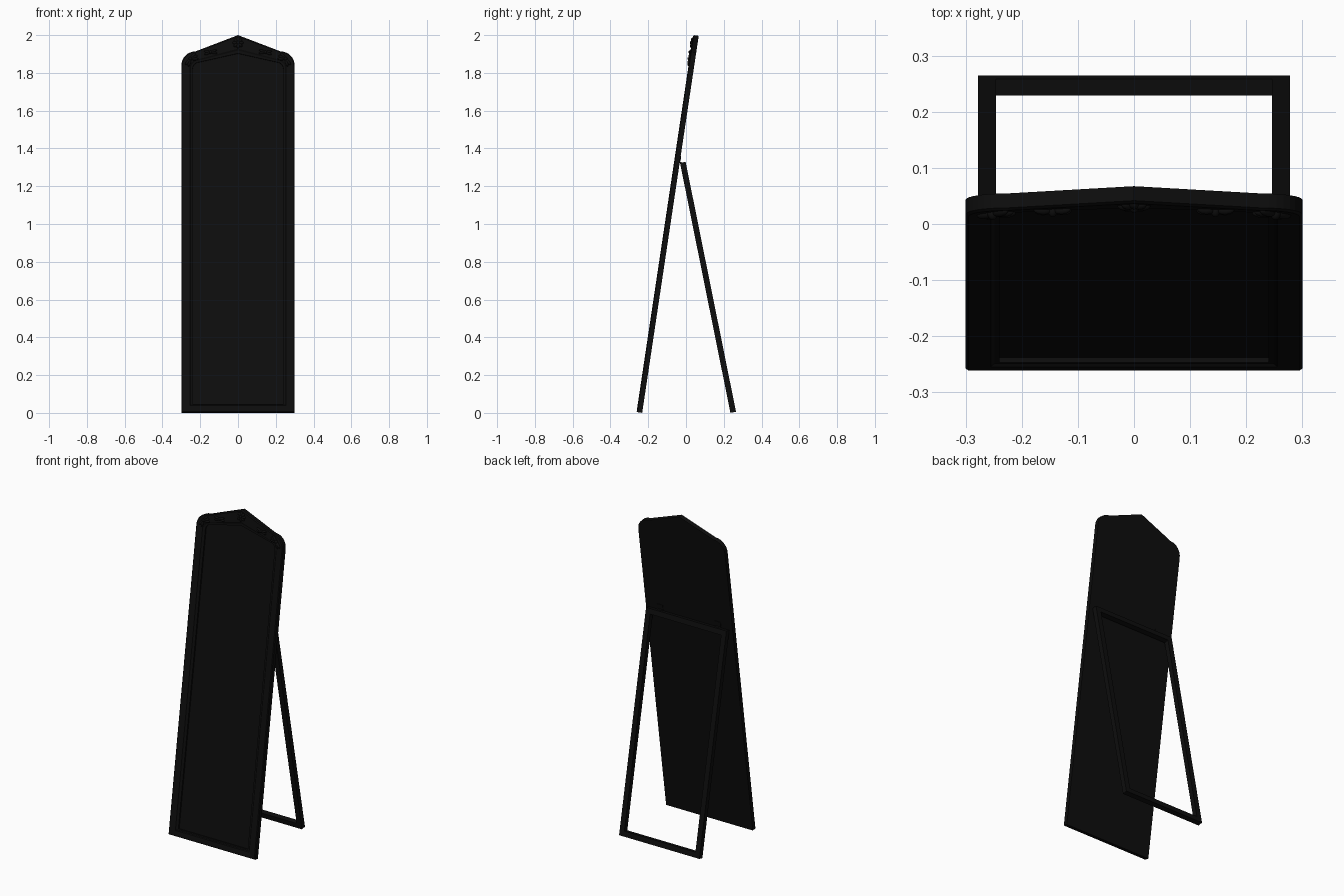
import bpy, bmesh, math
from mathutils import Matrix, Vector

if "Cube" in bpy.data.objects:
    bpy.data.objects.remove(bpy.data.objects["Cube"])

black = bpy.data.materials.new("black_paint")
black.diffuse_color = (0.004, 0.004, 0.004, 1)
black.use_nodes = True
black.node_tree.nodes["Principled BSDF"].inputs["Base Color"].default_value = black.diffuse_color


def finish(bm, name, matrix, smooth=False):
    bmesh.ops.recalc_face_normals(bm, faces=bm.faces[:])
    me = bpy.data.meshes.new(name)
    bm.to_mesh(me)
    bm.free()
    me.transform(matrix)
    me.materials.append(black)
    for p in me.polygons:
        p.use_smooth = smooth
    ob = bpy.data.objects.new(name, me)
    bpy.context.collection.objects.link(ob)
    return ob


# The leaning panel and the back stand each have a tilted frame of reference
PANEL = Matrix.Translation((0, -0.232, 0)) @ Matrix.Rotation(-math.atan(0.15), 4, 'X')
STAND = Matrix.Translation((0, 0.25, 0.003)) @ Matrix.Rotation(math.radians(11.4), 4, 'X')
K = 1 / math.cos(math.atan(0.15))


def outline(inset):
    """Closed outline with rounded shoulders and a peaked top; inset 0 = outer, 1 = inner."""
    mix = lambda a, b: a + (b - a) * inset
    w, base = mix(0.30, 0.24), mix(0.0, 0.045)
    cx, cz = mix(0.225, 0.205), mix(1.835, 1.818)
    rx, rz = w - cx, mix(0.075, 0.036)
    half = [(w, base)]
    for i in range(9):
        a = math.radians(90 * i / 8)
        half.append((cx + rx * math.cos(a), cz + rz * math.sin(a)))
    peak = [(0, mix(1.996, 1.90))]
    pts = half + peak + [(-x, z) for x, z in reversed(half)]
    return [(x, z * K) for x, z in pts]


# Mirror frame: lofted loops from the back edge over the moulding
bm = bmesh.new()
loops = []
for inset, depth in [(0, 0), (0, 0.026), (0.08, 0.030), (0.75, 0.028), (0.85, 0.023), (1, 0.022), (1, 0.012)]:
    loops.append([bm.verts.new((x, -depth, z)) for x, z in outline(inset)])
for a, b in zip(loops, loops[1:]):
    n = len(a)
    for i in range(n):
        bm.faces.new((a[i], a[(i + 1) % n], b[(i + 1) % n], b[i]))
bm.faces.new(loops[0])
finish(bm, "mirror_frame", PANEL)

# Mirror glass
bm = bmesh.new()
bm.faces.new([bm.verts.new((x, -0.0125, z)) for x, z in outline(1)])
glass = finish(bm, "mirror_glass", PANEL)
if glass.data.polygons[0].normal.y > 0:
    glass.data.flip_normals()


# Carved leaves: flattened spheres fanned out from a small boss
def ornament(name, x, z, angles, length, width):
    bm = bmesh.new()
    root = Matrix.Translation((x, -0.029, z * K))
    for deg in angles:
        m = (root @ Matrix.Rotation(math.radians(deg), 4, 'Y')
             @ Matrix.Translation((length / 2, 0, 0))
             @ Matrix.Diagonal((length / 2, 0.009, width / 2, 1)))
        bmesh.ops.create_uvsphere(bm, u_segments=12, v_segments=8, radius=1, matrix=m)
    bmesh.ops.create_uvsphere(bm, u_segments=12, v_segments=8, radius=1,
                              matrix=root @ Matrix.Diagonal((width * .6, 0.013, width * .6, 1)))
    finish(bm, name, PANEL, True)


ornament("crest_rosette", 0, 1.955, range(0, 360, 45), 0.03, 0.017)
for side, s in (("right", 1), ("left", -1)):
    def fan(angs):
        return angs if s > 0 else [180 - a for a in angs]
    ornament("top_leaf_" + side, s * 0.145, 1.905, fan([20, -10, 200, 170]), 0.035, 0.014)
    ornament("corner_leaf_" + side, s * 0.252, 1.87, fan([75, 50, 180, 205, 230]), 0.042, 0.016)


# Back stand: rectangular frame of square bars
def box(name, center, size, matrix):
    bm = bmesh.new()
    bmesh.ops.create_cube(bm, size=1, matrix=Matrix.Translation(center) @ Matrix.Diagonal((*size, 1)))
    return finish(bm, name, matrix)


H, B = 1.35, 0.032
for side, s in (("right", 1), ("left", -1)):
    box("stand_leg_" + side, (s * 0.262, 0, H / 2), (B, 0.03, H), STAND)
    # Hinge plate and pin joining stand and panel
    box("hinge_plate_" + side, (s * 0.2, 0.001, 1.345 * K), (0.04, 0.004, 0.03), PANEL)
    bm = bmesh.new()
    bmesh.ops.create_cone(bm, cap_ends=True, segments=12, radius1=0.005, radius2=0.005, depth=0.04,
                          matrix=Matrix.Translation((s * 0.2, -0.012, H)) @ Matrix.Rotation(math.pi / 2, 4, 'Y'))
    finish(bm, "hinge_pin_" + side, STAND)
for name, z in (("stand_bottom_bar", B / 2), ("stand_top_bar", H - B / 2)):
    box(name, (0, 0, z), (0.492, 0.03, B), STAND)
